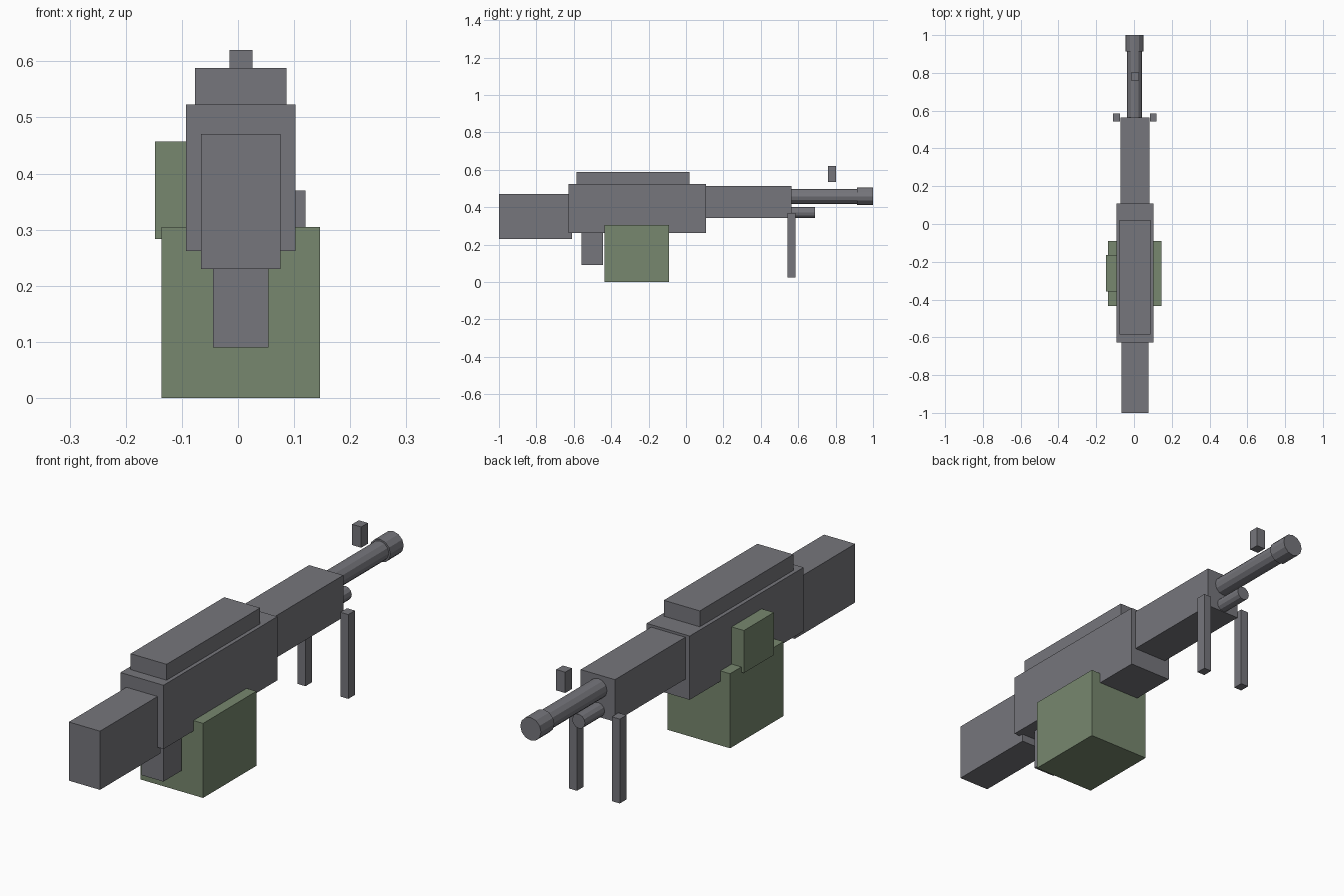
import bpy
import math

cube = bpy.data.objects.get("Cube")
if cube:
    bpy.data.objects.remove(cube, do_unlink=True)

MID = 0.005  # centre line of the body


def material(name, rgb):
    mat = bpy.data.materials.new(name)
    mat.use_nodes = True
    mat.diffuse_color = (*rgb, 1)
    mat.node_tree.nodes["Principled BSDF"].inputs["Base Color"].default_value = (*rgb, 1)
    return mat


grey = material("gunmetal grey", (0.18, 0.18, 0.2))
green = material("olive green", (0.185, 0.245, 0.158))


def finish(name, mat):
    obj = bpy.context.object
    obj.name = obj.data.name = name
    obj.data.materials.append(mat)
    bpy.ops.object.transform_apply(location=False, rotation=True, scale=True)
    return obj


def box(name, x, y, z, mat=grey):
    """Box spanning the given (low, high) ranges."""
    spans = (x, y, z)
    bpy.ops.mesh.primitive_cube_add(size=1, location=[(a + b) / 2 for a, b in spans])
    bpy.context.object.scale = [b - a for a, b in spans]
    return finish(name, mat)


def centred(name, width, y, z, mat=grey):
    return box(name, (MID - width / 2, MID + width / 2), y, z, mat)


def tube(name, radius, y, z):
    bpy.ops.mesh.primitive_cylinder_add(
        vertices=12, radius=radius, depth=y[1] - y[0],
        location=(MID - 0.002, (y[0] + y[1]) / 2, z), rotation=(math.pi / 2, 0, 0))
    return finish(name, grey)


# Body
centred("stock", 0.141, (-1, -0.61), (0.23, 0.47))
centred("receiver", 0.195, (-0.628, 0.108), (0.262, 0.523))
centred("top_cover", 0.163, (-0.585, 0.02), (0.52, 0.588))
centred("handguard", 0.155, (0.1, 0.563), (0.341, 0.513))
centred("grip", 0.099, (-0.56, -0.443), (0.09, 0.28))

# Barrel group
tube("barrel", 0.04, (0.55, 0.95), 0.458)
tube("muzzle", 0.047, (0.914, 1), 0.458)
tube("gas_tube", 0.029, (0.5, 0.69), 0.371)
centred("front_sight", 0.041, (0.76, 0.803), (0.535, 0.62))

# Bipod legs
for side, sign in (("left", 1), ("right", -1)):
    inner, outer = MID + sign * 0.079, MID + sign * 0.115
    box(side + "_bipod_leg", sorted((inner, outer)), (0.542, 0.585), (0.025, 0.37))

# Ammunition box and feed
centred("ammo_box", 0.283, (-0.435, -0.09), (0, 0.305), green)
box("feed_block", (-0.148, -0.05), (-0.357, -0.163), (0.283, 0.457), green)
